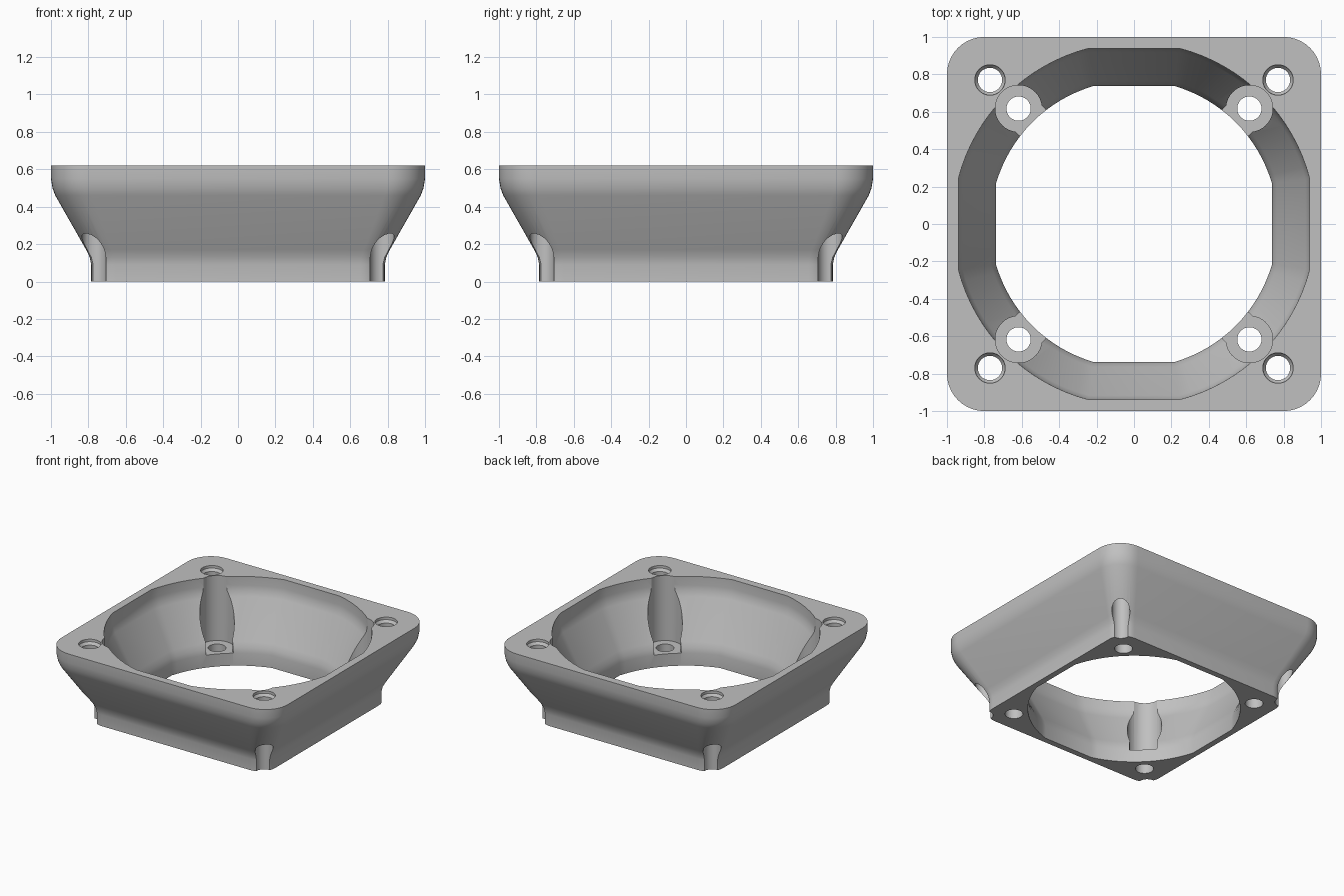
import bpy, bmesh
from math import sin, cos, pi, asin, acos, radians

cube = bpy.data.objects.get("Cube")
if cube:
    bpy.data.objects.remove(cube, do_unlink=True)

gray = bpy.data.materials.new("light gray plastic")
gray.use_nodes = True
color = (0.53, 0.53, 0.53, 1)
gray.diffuse_color = color
gray.node_tree.nodes["Principled BSDF"].inputs["Base Color"].default_value = color


def loft(name, sections):
    """Closed solid through (z, outline) sections with equal point counts."""
    bm = bmesh.new()
    rings = [[bm.verts.new((x, y, z)) for x, y in pts] for z, pts in sections]
    n = len(rings[0])
    for low, high in zip(rings, rings[1:]):
        for i in range(n):
            j = (i + 1) % n
            bm.faces.new((low[i], low[j], high[j], high[i]))
    bm.faces.new(rings[0][::-1])
    bm.faces.new(rings[-1])
    bmesh.ops.recalc_face_normals(bm, faces=bm.faces)
    mesh = bpy.data.meshes.new(name)
    bm.to_mesh(mesh)
    bm.free()
    mesh.materials.append(gray)
    obj = bpy.data.objects.new(name, mesh)
    bpy.context.collection.objects.link(obj)
    return obj


def rounded_square(half, radius, steps=10):
    pts = []
    for k in range(4):
        a0 = k * pi / 2
        cx = (half - radius) * (1 if k in (0, 3) else -1)
        cy = (half - radius) * (1 if k in (0, 1) else -1)
        for i in range(steps + 1):
            a = a0 + i / steps * pi / 2
            pts.append((cx + radius * cos(a), cy + radius * sin(a)))
    return pts


def clipped_circle(half, steps=16):
    """Circle with its four sides cut flat."""
    radius = half + 0.031
    start = acos(half / radius)
    pts = []
    for k in range(4):
        for i in range(steps + 1):
            a = k * pi / 2 + start + i / steps * (pi / 2 - 2 * start)
            pts.append((radius * cos(a), radius * sin(a)))
    return pts


def circle(cx, cy, radius, n=40):
    return [(cx + radius * cos(2 * pi * i / n), cy + radius * sin(2 * pi * i / n))
            for i in range(n)]


def keyhole(cx, cy, radius, slot, angle, steps=30):
    """Round pocket whose slot opens along the given angle."""
    gap = asin(slot / radius)
    local = [(0.25, slot)]
    for i in range(steps + 1):
        a = gap + i / steps * (2 * pi - 2 * gap)
        local.append((radius * cos(a), radius * sin(a)))
    local.append((0.25, -slot))
    return [(cx + u * cos(angle) - v * sin(angle),
             cy + u * sin(angle) + v * cos(angle)) for u, v in local]


def cut(target, cutter):
    mod = target.modifiers.new("cut", 'BOOLEAN')
    mod.operation = 'DIFFERENCE'
    mod.solver = 'EXACT'
    mod.object = cutter
    bpy.context.view_layer.objects.active = target
    bpy.ops.object.modifier_apply(modifier=mod.name)
    bpy.data.objects.remove(cutter, do_unlink=True)


HEIGHT = 0.62

# Outer shell: small square foot flaring into a larger square flange
outer = [(0, .785), (.09, .785), (.13, .793), (.17, .812),
         (.46, .977), (.5, .992), (.55, 1), (HEIGHT, 1)]
body = loft("duct_adapter", [
    (z, rounded_square(h, 0.13 + 0.07 * (h - .785) / .215)) for z, h in outer])

# Flared air passage
inner = [(-.1, .738), (.1, .738), (.14, .746), (.18, .764),
         (.47, .917), (.51, .933), (.55, .938), (.7, .94)]
cut(body, loft("passage_cutter", [(z, clipped_circle(h)) for z, h in inner]))

# Corner features, repeated on all four diagonals
for k in range(4):
    a = pi / 4 + k * pi / 2
    sx, sy = (1 if cos(a) > 0 else -1), (1 if sin(a) > 0 else -1)
    fx, fy = 0.77 * sx, 0.77 * sy
    bx, by = 0.617 * sx, 0.617 * sy

    # Flange screw hole with countersink, grooving the outside below
    cut(body, loft("flange_hole_cutter", [
        (-.1, circle(fx, fy, .065)), (HEIGHT - .04, circle(fx, fy, .065)),
        (HEIGHT - .02, circle(fx, fy, .081)), (.7, circle(fx, fy, .083))]))

    # Screw head pocket opening into the passage
    pocket = keyhole(bx, by, .125, .1, a + pi)
    cut(body, loft("pocket_cutter", [(.1, pocket), (.75, pocket)]))

    # Foot screw hole
    hole = circle(bx, by, .065)
    cut(body, loft("foot_hole_cutter", [(-.1, hole), (.3, hole)]))

bpy.ops.object.select_all(action='DESELECT')
body.select_set(True)
bpy.context.view_layer.objects.active = body
bpy.ops.object.shade_smooth_by_angle(angle=radians(30))
